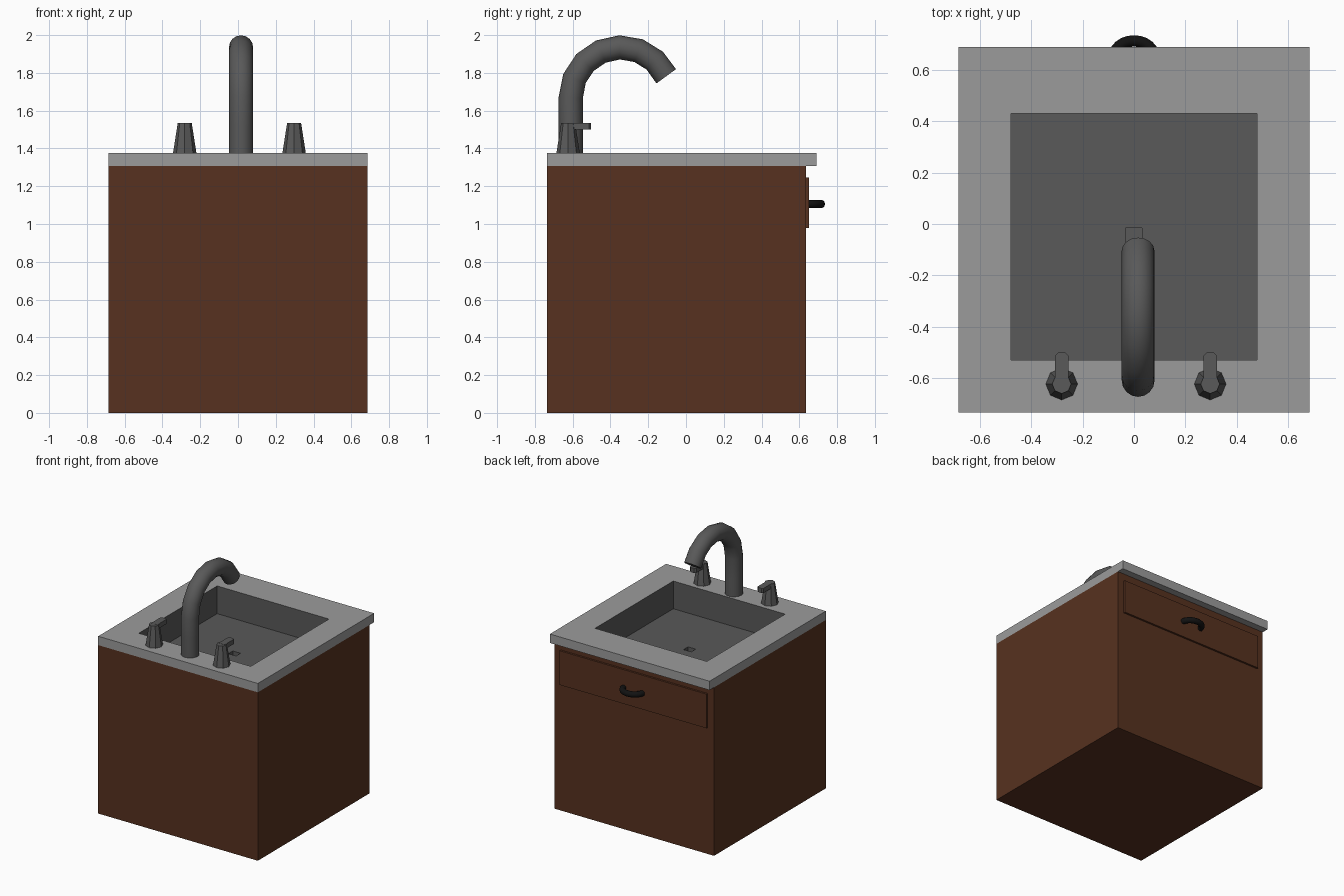
import bpy, bmesh
from math import sin, cos, pi, radians
from mathutils import Vector

if "Cube" in bpy.data.objects:
    bpy.data.objects.remove(bpy.data.objects["Cube"])


def material(name, r, g, b):
    m = bpy.data.materials.new(name)
    m.diffuse_color = (r, g, b, 1)
    m.use_nodes = True
    m.node_tree.nodes["Principled BSDF"].inputs["Base Color"].default_value = m.diffuse_color
    return m


WOOD = material("brown_wood", 0.095, 0.031, 0.014)
STONE = material("light_stone", 0.33, 0.33, 0.33)
METAL = material("dark_metal", 0.10, 0.10, 0.10)
BLACK = material("black_metal", 0.006, 0.006, 0.006)


def loft(name, rings, mat, cap_start=True, cap_end=True, smooth=False):
    """Skin a list of equal-sized point loops into one object."""
    bm = bmesh.new()
    loops = [[bm.verts.new(p) for p in ring] for ring in rings]
    n = len(loops[0])
    for a, b in zip(loops, loops[1:]):
        for i in range(n):
            j = (i + 1) % n
            bm.faces.new((a[i], a[j], b[j], b[i]))
    if cap_start:
        bm.faces.new(loops[0][::-1])
    if cap_end:
        bm.faces.new(loops[-1])
    if cap_start and cap_end:
        bmesh.ops.recalc_face_normals(bm, faces=bm.faces)
    me = bpy.data.meshes.new(name)
    bm.to_mesh(me)
    bm.free()
    me.materials.append(mat)
    ob = bpy.data.objects.new(name, me)
    bpy.context.collection.objects.link(ob)
    if smooth:
        bpy.context.view_layer.objects.active = ob
        ob.select_set(True)
        bpy.ops.object.shade_smooth_by_angle(angle=radians(40))
        ob.select_set(False)
    return ob


def rect(x0, x1, y0, y1, z):
    return [(x0, y0, z), (x1, y0, z), (x1, y1, z), (x0, y1, z)]


def tube(name, path, radius, sides, mat):
    """Round tube along a planar path, with rings square to the path."""
    path = [Vector(p) for p in path]
    tangents = [(path[min(i + 1, len(path) - 1)] - path[max(i - 1, 0)]).normalized()
                for i in range(len(path))]
    side = tangents[0].cross(tangents[len(path) // 2]).normalized()
    rings = []
    for p, t in zip(path, tangents):
        u = side.cross(t)
        rings.append([p + radius * (cos(2 * pi * k / sides) * side + sin(2 * pi * k / sides) * u)
                      for k in range(sides)])
    return loft(name, rings, mat, smooth=True)


# Cabinet body, open at the top where the basin hangs in
loft("cabinet", [rect(-.685, .685, -.735, .635, z) for z in (0, 1.306)], WOOD, cap_end=False)

# Drawer front and its bowed pull
loft("drawer_front", [rect(-.63, .63, .63, .65, z) for z in (.98, 1.245)], WOOD)
tube("drawer_handle",
     [(.08 * cos(pi * i / 12), .648 + .066 * sin(pi * i / 12), 1.106) for i in range(13)],
     .022, 12, BLACK)

# Countertop slab with a square opening
opening = (-.48, .48, -.53, .43)
slab = (-.685, .685, -.735, .69)
loft("countertop", [rect(*opening, 1.306), rect(*slab, 1.306),
                    rect(*slab, 1.375), rect(*opening, 1.375)],
     STONE, cap_start=False, cap_end=False)

# Basin with a small square drain in its floor
drain = (-.034, .032, -.07, -.015)
loft("basin", [rect(*opening, 1.375), rect(*opening, 1.16),
               rect(*drain, 1.16), rect(*drain, 1.12)],
     METAL, cap_start=False)

# Gooseneck faucet
FX = .016
arc = [radians(180 - 155 * i / 7) for i in range(8)]
tube("faucet", [(FX, -.61, 1.375), (FX, -.61, 1.52)]
     + [(FX, -.345 + .265 * cos(a), 1.67 + .265 * sin(a)) for a in arc],
     .064, 16, METAL)

# Two tapered octagonal taps with flat levers
for label, x in (("left", -.282), ("right", .297)):
    y = -.624
    loft(label + "_tap_body",
         [[(x + r * cos(k * pi / 4), y + r * sin(k * pi / 4), z) for k in range(8)]
          for r, z in ((.062, 1.375), (.037, 1.535))], METAL)
    outline = [(-.026, y), (.026, y), (.026, -.513), (.014, -.502), (-.014, -.502), (-.026, -.513)]
    loft(label + "_tap_lever",
         [[(x + px, py, z) for px, py in outline] for z in (1.50, 1.536)], METAL)
